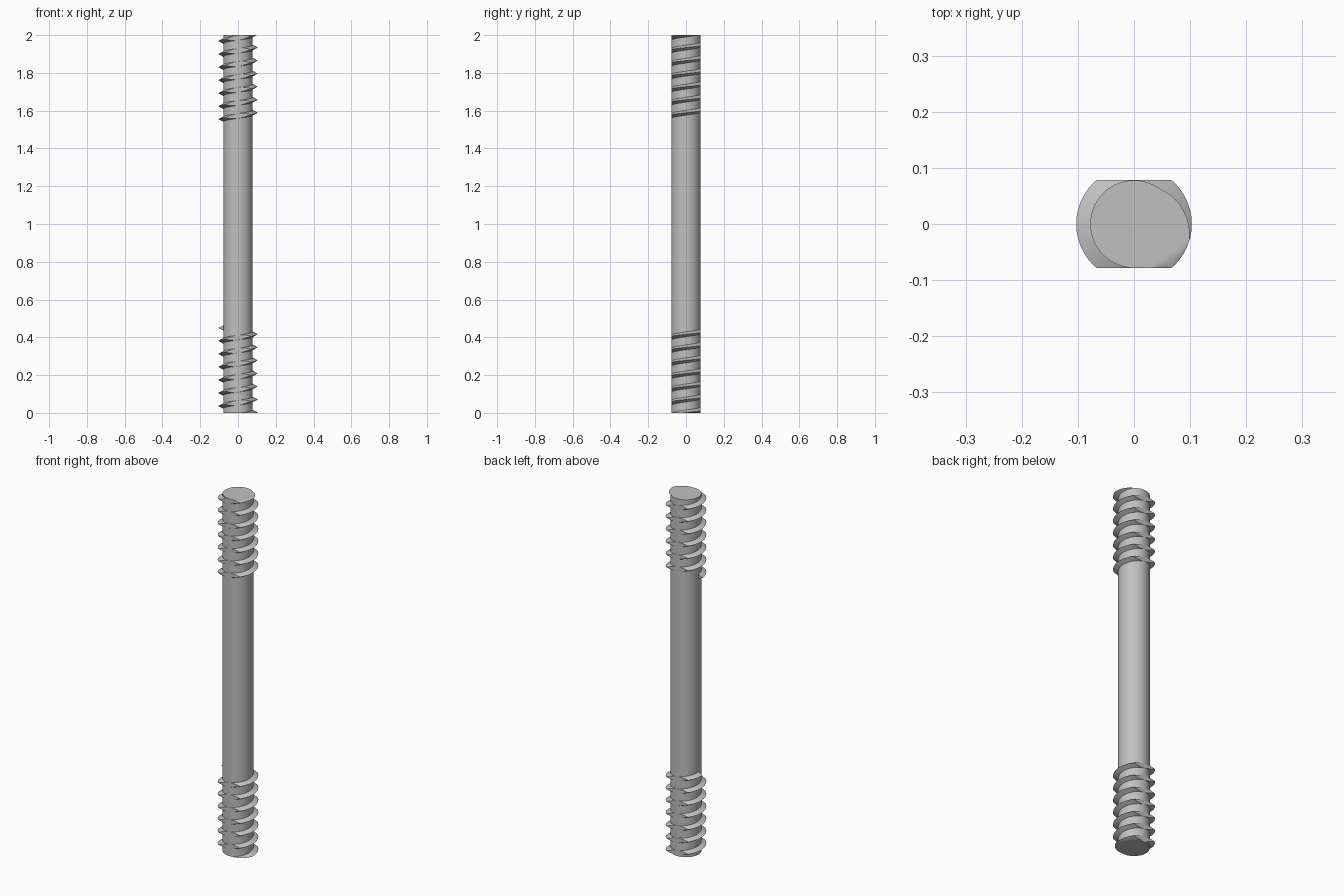
import bpy, bmesh
from math import cos, sin, pi, tau
from mathutils import Vector

CORE, CREST, ROOT = 0.078, 0.103, 0.07
PITCH, HALF, HEIGHT = 0.069, 0.013, 2.0
STEPS = 48  # segments per turn

cube = bpy.data.objects.get("Cube")
if cube:
    bpy.data.objects.remove(cube)

steel = bpy.data.materials.new("grey_steel")
steel.use_nodes = True
colour = (0.53, 0.53, 0.53, 1)
steel.diffuse_color = colour
steel.node_tree.nodes["Principled BSDF"].inputs["Base Color"].default_value = colour


def finish(name, bm):
    bmesh.ops.recalc_face_normals(bm, faces=bm.faces)
    mesh = bpy.data.meshes.new(name)
    bm.to_mesh(mesh)
    bm.free()
    mesh.materials.append(steel)
    obj = bpy.data.objects.new(name, mesh)
    bpy.context.collection.objects.link(obj)
    bpy.ops.object.select_all(action="DESELECT")
    obj.select_set(True)
    bpy.context.view_layer.objects.active = obj
    bpy.ops.object.shade_smooth_by_angle(angle=pi / 6)


def cut(bm, point, normal):
    """Slice away everything beyond a plane and close the openings."""
    geom = bm.verts[:] + bm.edges[:] + bm.faces[:]
    bmesh.ops.bisect_plane(bm, geom=geom, dist=1e-6, plane_co=point,
                           plane_no=normal, clear_outer=True)
    edges = [e for e in bm.edges if e.is_boundary]
    bmesh.ops.holes_fill(bm, edges=edges, sides=0)


def thread(name, z_zero, first_turn, last_turn):
    """Sweep a triangular ridge along a right-handed helix."""
    bm = bmesh.new()
    # root thickness grows so the flanks stay straight inside the core
    root_half = HALF * (CREST - ROOT) / (CREST - CORE)
    profile = [(ROOT, -root_half), (CREST, 0), (ROOT, root_half)]
    rings = []
    for i in range(round((last_turn - first_turn) * STEPS) + 1):
        turn = first_turn + i / STEPS
        a = turn * tau
        rings.append([bm.verts.new((r * cos(a), r * sin(a), z_zero + turn * PITCH + dz))
                      for r, dz in profile])
    for a, b in zip(rings, rings[1:]):
        for j in range(3):
            k = (j + 1) % 3
            bm.faces.new((a[j], a[k], b[k], b[j]))
    bm.faces.new(rings[0])
    bm.faces.new(rings[-1])
    # flat sides at front and back, and square ends
    for side in (-1, 1):
        cut(bm, Vector((0, side * CORE, 0)), Vector((0, side, 0)))
    cut(bm, Vector((0, 0, 0)), Vector((0, 0, -1)))
    cut(bm, Vector((0, 0, HEIGHT)), Vector((0, 0, 1)))
    finish(name, bm)


# plain round shaft
bm = bmesh.new()
bmesh.ops.create_cone(bm, cap_ends=True, segments=64, radius1=CORE, radius2=CORE, depth=HEIGHT)
bmesh.ops.translate(bm, verts=bm.verts, vec=(0, 0, HEIGHT / 2))
finish("shaft", bm)

# helical ridges at both ends
thread("lower_thread", 0.002, -0.5, 6.5)
thread("upper_thread", HEIGHT + 0.003, -6.5, 0.5)
